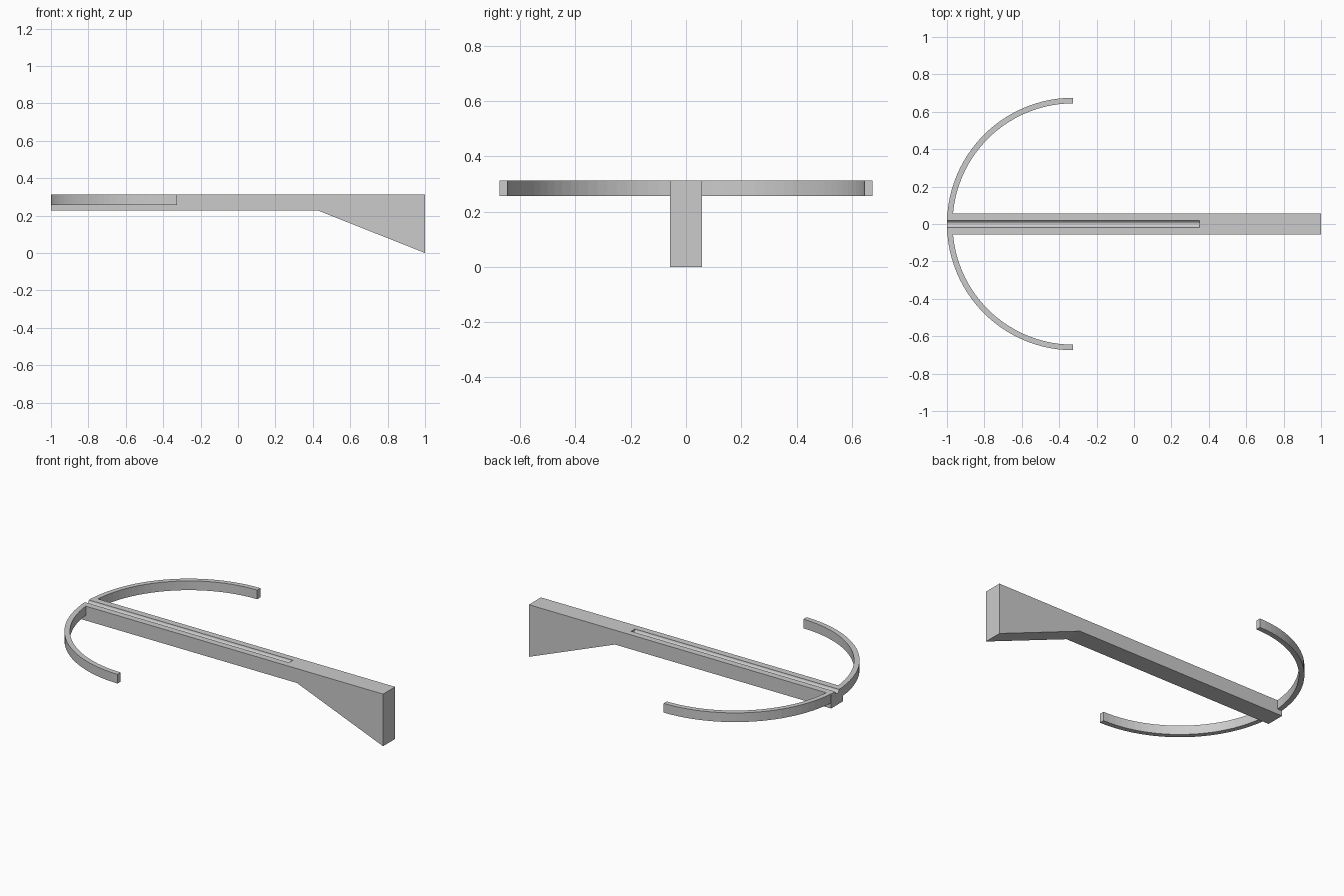
import bpy, bmesh
from math import asin, cos, sin, pi
from mathutils import Matrix

if "Cube" in bpy.data.objects:
    bpy.data.objects.remove(bpy.data.objects["Cube"])

TOP, HALF_W = 0.312, 0.057


def make_object(name, bm):
    bmesh.ops.recalc_face_normals(bm, faces=bm.faces)
    mesh = bpy.data.meshes.new(name)
    bm.to_mesh(mesh)
    bm.free()
    obj = bpy.data.objects.new(name, mesh)
    bpy.context.collection.objects.link(obj)
    return obj


def prism(name, points, offset):
    """Extrude a flat outline along an offset vector."""
    bm = bmesh.new()
    face = bm.faces.new([bm.verts.new(p) for p in points])
    new = bmesh.ops.extrude_face_region(bm, geom=[face])["geom"]
    bmesh.ops.translate(bm, vec=offset,
                        verts=[v for v in new if isinstance(v, bmesh.types.BMVert)])
    return make_object(name, bm)


# Stock: straight tiller flaring down into the butt
profile = [(-1, TOP), (-1, 0.226), (0.43, 0.226), (1, 0), (1, TOP)]
stock = prism("stock", [(x, -HALF_W, z) for x, z in profile], (0, 2 * HALF_W, 0))

# Rounded groove along the top, open at the front end
bm = bmesh.new()
bmesh.ops.create_cone(bm, cap_ends=True, segments=24, radius1=0.018, radius2=0.018,
                      depth=1.45,
                      matrix=Matrix.Translation((0.35 - 0.725, 0, TOP + 0.0005))
                      @ Matrix.Rotation(pi / 2, 4, 'Y'))
cutter = make_object("groove_cutter", bm)
cutter.hide_render = True
cut = stock.modifiers.new("groove", 'BOOLEAN')
cut.operation, cut.solver, cut.object = 'DIFFERENCE', 'EXACT', cutter
bpy.context.view_layer.objects.active = stock
bpy.ops.object.modifier_apply(modifier=cut.name)
bpy.data.objects.remove(cutter)


# Bow limbs: quarter arcs meeting the sides of the stock, mirrored in y
def arc(radius, steps=24):
    start = asin(HALF_W / radius)
    angles = [start + (pi / 2 - start) * i / steps for i in range(steps + 1)]
    return [(-0.325 - radius * cos(a), radius * sin(a)) for a in angles]


outline = arc(0.675) + arc(0.645)[::-1]
limbs = prism("bow_limbs", [(x, y, 0.257) for x, y in outline], (0, 0, TOP - 0.257))
limbs.modifiers.new("mirror", 'MIRROR').use_axis = (False, True, False)
limbs.modifiers["mirror"].use_mirror_merge = False
